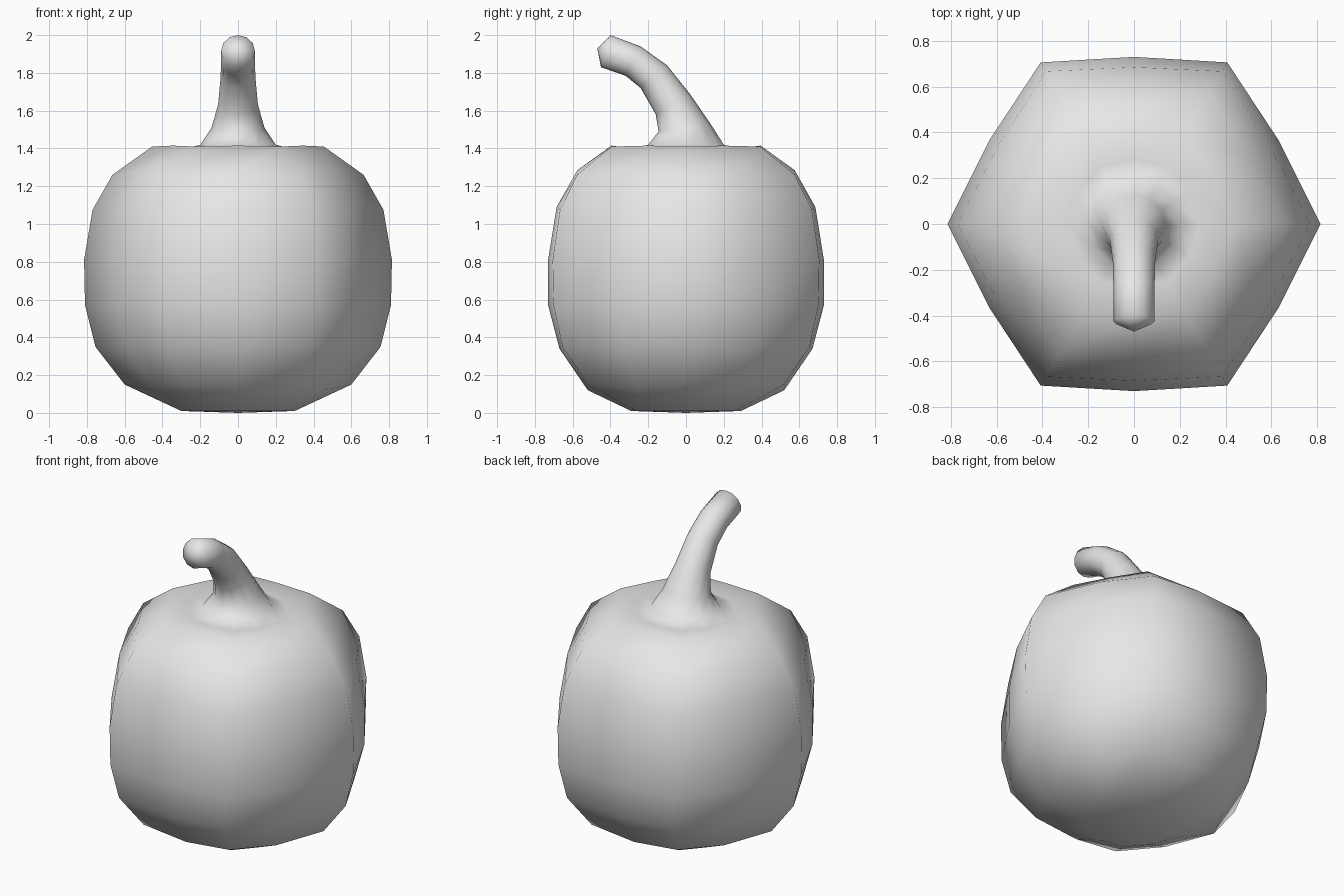
import bpy, bmesh, math
from mathutils import Vector

if "Cube" in bpy.data.objects:
    bpy.data.objects.remove(bpy.data.objects["Cube"], do_unlink=True)

SIDES = 12

# Body rings from the bottom up: ridge radius, ridge height, panel radius, panel height
BODY = [
    (0.30, 0.01, 0.29, 0.01),
    (0.60, 0.15, 0.52, 0.12),
    (0.755, 0.35, 0.67, 0.34),
    (0.81, 0.57, 0.73, 0.57),
    (0.815, 0.81, 0.73, 0.81),
    (0.77, 1.075, 0.685, 1.09),
    (0.665, 1.26, 0.575, 1.285),
    (0.455, 1.41, 0.395, 1.415),
    (0.29, 1.395, 0.28, 1.395),
]

# Stem rings from the base to the tip: back (y, z), front (y, z), half width in x
STEM = [
    ((0.20, 1.42), (-0.20, 1.42), 0.20),
    ((0.13, 1.53), (-0.145, 1.49), 0.14),
    ((0.02, 1.69), (-0.16, 1.58), 0.105),
    ((-0.10, 1.84), (-0.24, 1.72), 0.092),
    ((-0.24, 1.94), (-0.32, 1.785), 0.09),
    ((-0.40, 2.0), (-0.45, 1.83), 0.09),
]


def angles():
    return [2 * math.pi * k / SIDES for k in range(SIDES)]


def body_ring(ridge_r, ridge_z, panel_r, panel_z):
    """Alternate the six ridges with the six panel centres."""
    points = []
    for k, a in enumerate(angles()):
        r, z = (panel_r, panel_z) if k % 2 else (ridge_r, ridge_z)
        points.append(Vector((r * math.cos(a), r * math.sin(a), z)))
    return points


def stem_ring(back, front, width):
    """Tilted ellipse spanning the back and front points of the stem."""
    b, f = Vector((0, *back)), Vector((0, *front))
    side = Vector((width, 0, 0))
    return [(b + f) / 2 + (b - f) / 2 * math.sin(a) + side * math.cos(a)
            for a in angles()]


def fan(bm, ring, centre):
    """Close a ring with triangles to a centre point."""
    tip = bm.verts.new(centre)
    for k in range(SIDES):
        bm.faces.new((ring[k], ring[(k + 1) % SIDES], tip))


# Body and stem as one continuous skin
bm = bmesh.new()
sections = [body_ring(*row) for row in BODY] + [stem_ring(*row) for row in STEM]
rings = [[bm.verts.new(p) for p in section] for section in sections]
for low, high in zip(rings, rings[1:]):
    for k in range(SIDES):
        n = (k + 1) % SIDES
        bm.faces.new((low[k], low[n], high[n], high[k]))
fan(bm, rings[0], (0, 0, 0))
fan(bm, rings[-1], (0, -0.47, 1.93))
bmesh.ops.recalc_face_normals(bm, faces=bm.faces[:])
for face in bm.faces:
    face.smooth = True

mesh = bpy.data.meshes.new("pumpkin_with_stem")
bm.to_mesh(mesh)
bm.free()
pumpkin = bpy.data.objects.new("pumpkin_with_stem", mesh)
bpy.context.collection.objects.link(pumpkin)

# Plain grey
grey = bpy.data.materials.new("light grey")
grey.use_nodes = True
colour = (0.8, 0.8, 0.8, 1)
grey.diffuse_color = colour
grey.node_tree.nodes["Principled BSDF"].inputs["Base Color"].default_value = colour
mesh.materials.append(grey)
